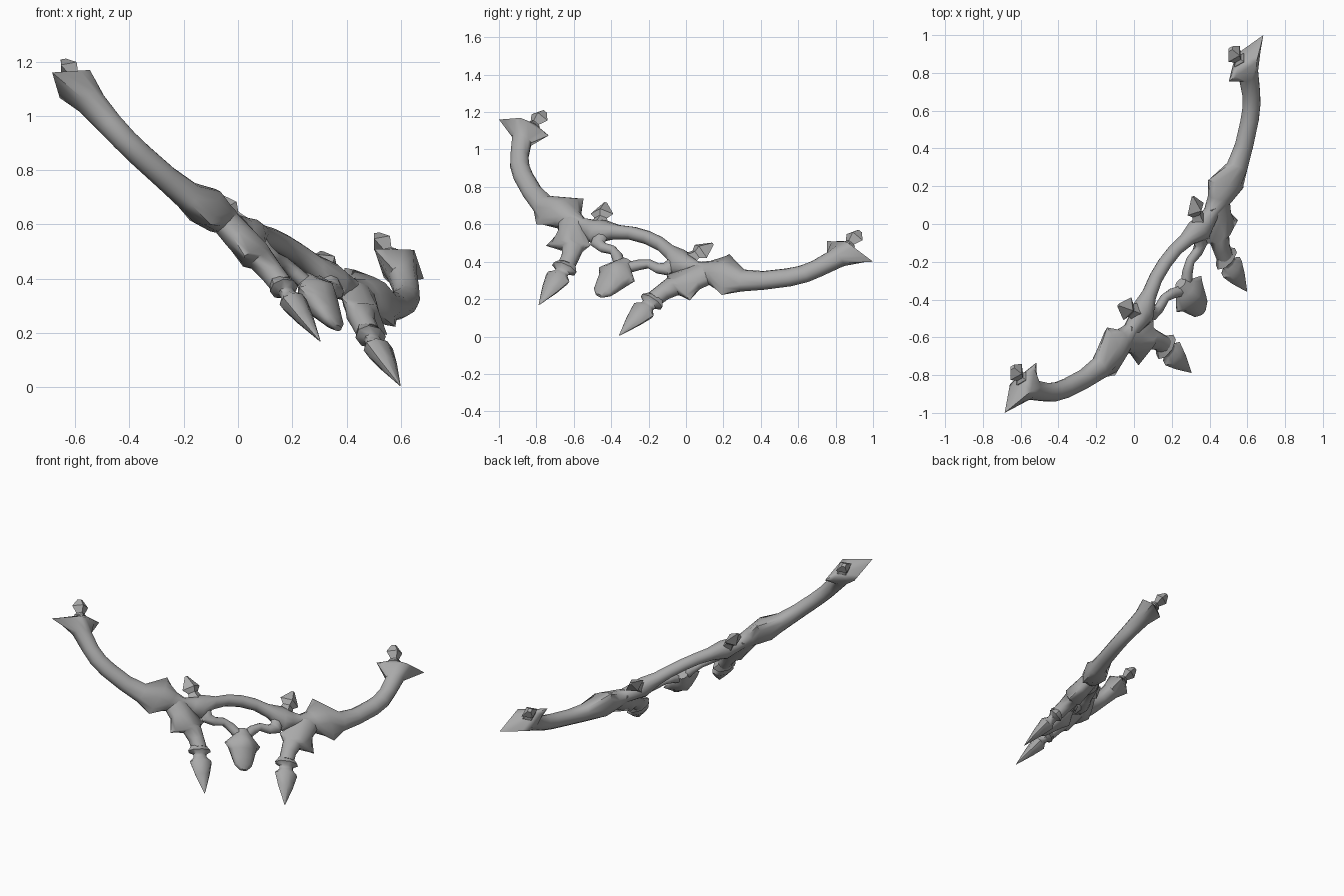
import bpy, bmesh, math
from mathutils import Vector, Matrix

cube = bpy.data.objects.get("Cube")
if cube:
    bpy.data.objects.remove(cube, do_unlink=True)

# one grey metal
metal = bpy.data.materials.new("grey_metal")
metal.use_nodes = True
GREY = (0.4, 0.4, 0.4, 1)
metal.diffuse_color = GREY
metal.node_tree.nodes["Principled BSDF"].inputs["Base Color"].default_value = GREY

# the ornament is a flat symmetric shape leaning in space:
# local x runs across it, local y up it, local z through it
across = Vector((0.539, 0.787, -0.299)).normalized()
up = Vector((-0.453, 0.562, 0.692))
up = (up - across * up.dot(across)).normalized()
out = across.cross(up)
FRAME = Matrix((across, up, out)).transposed().to_4x4()
FRAME.translation = (0, 0, 0.78)


def spow(c, e):
    return math.copysign(abs(c) ** e, c)


def loft(name, stations, sides=12, mirror=True, open_end=False, angle=50):
    """Skin sections, each (edge, opposite edge, half depth, pointedness)."""
    bm = bmesh.new()
    rings = []
    for a, b, depth, sharp in stations:
        a, b = Vector(a).to_3d(), Vector(b).to_3d()
        mid, half = (a + b) / 2, (a - b) / 2
        ring = []
        for i in range(sides):
            t = math.tau * i / sides
            p = mid + half * spow(math.cos(t), sharp)
            p.z = depth * spow(math.sin(t), sharp)
            ring.append(bm.verts.new(p))
        rings.append(ring)
    for r, s in zip(rings, rings[1:]):
        for i in range(sides):
            j = (i + 1) % sides
            bm.faces.new((r[i], r[j], s[j], s[i]))
    bm.faces.new(rings[0])
    if not open_end:
        bm.faces.new(rings[-1])
    bmesh.ops.recalc_face_normals(bm, faces=bm.faces)
    mesh = bpy.data.meshes.new(name)
    bm.to_mesh(mesh)
    bm.free()
    mesh.materials.append(metal)
    obj = bpy.data.objects.new(name, mesh)
    bpy.context.collection.objects.link(obj)
    obj.matrix_world = FRAME
    if mirror:
        mod = obj.modifiers.new("mirror", 'MIRROR')
        mod.use_clip = True
        mod.merge_threshold = 0.002
    bpy.ops.object.select_all(action='DESELECT')
    obj.select_set(True)
    bpy.context.view_layer.objects.active = obj
    bpy.ops.object.shade_smooth_by_angle(angle=math.radians(angle))


def spindle(name, start, end, profile, sides, flat=0.8, **options):
    """Straight turned part; profile holds (fraction along, half width)."""
    start, end = Vector(start), Vector(end)
    axis = end - start
    side = Vector((axis.y, -axis.x)).normalized()
    loft(name, [(start + axis * f + side * r, start + axis * f - side * r, r * flat, 1)
                for f, r in profile], sides, **options)


# curved arm, from horned end through shoulder collar and node to the middle arch
loft("arm_and_bridge", [
    ((1.11, 0.035), (1.03, 0.04), 0.03, 1),
    ((1.27, 0.0), (0.945, 0.018), 0.078, 2),
    ((1.125, -0.075), (1.005, -0.065), 0.055, 1),
    ((1.058, -0.185), (0.962, -0.15), 0.048, 1),
    ((1.01, -0.255), (0.915, -0.205), 0.046, 1),
    ((0.938, -0.32), (0.862, -0.245), 0.046, 1),
    ((0.815, -0.40), (0.757, -0.31), 0.047, 1),
    ((0.70, -0.462), (0.655, -0.345), 0.054, 1),
    ((0.63, -0.535), (0.495, -0.278), 0.08, 1.7),
    ((0.53, -0.50), (0.445, -0.37), 0.062, 1),
    ((0.41, -0.475), (0.39, -0.40), 0.045, 1),
    ((0.34, -0.495), (0.32, -0.385), 0.052, 1),
    ((0.28, -0.52), (0.27, -0.36), 0.06, 1.1),
    ((0.19, -0.445), (0.18, -0.36), 0.042, 1),
    ((0.10, -0.41), (0.09, -0.335), 0.038, 1),
    ((0, -0.40), (0, -0.328), 0.038, 1),
], open_end=True)

# leg below the shoulder, with its flared spur
loft("leg", [
    ((0.54, -0.45), (0.38, -0.40), 0.05, 1),
    ((0.48, -0.54), (0.345, -0.47), 0.056, 1),
    ((0.488, -0.64), (0.26, -0.54), 0.062, 2),
    ((0.395, -0.62), (0.285, -0.575), 0.05, 1),
    ((0.36, -0.67), (0.268, -0.64), 0.044, 1),
    ((0.345, -0.72), (0.25, -0.705), 0.042, 1),
])

# pointed drop under each leg
spindle("leg_drop", (0.3, -0.69), (0.273, -1.005), [
    (0, 0.045), (0.14, 0.078), (0.2, 0.045), (0.27, 0.045),
    (0.36, 0.075), (0.62, 0.05), (1, 0.002)], sides=8, flat=0.62)

# finials on the arm ends and on the bridge nodes
spindle("end_finial", (1.07, 0), (1.07, 0.148), [
    (0, 0.055), (0.2, 0.036), (0.3, 0.046), (0.4, 0.028),
    (0.48, 0.035), (0.7, 0.054), (1, 0.018)], sides=4, flat=0.75, angle=25)
spindle("node_finial", (0.30, -0.41), (0.365, -0.253), [
    (0, 0.065), (0.25, 0.042), (0.36, 0.036), (0.54, 0.064),
    (1, 0.01)], sides=4, flat=0.65, angle=25)

# thin struts carrying the centre drop
loft("strut", [
    ((0.29, -0.46), (0.21, -0.44), 0.035, 1),
    ((0.265, -0.535), (0.20, -0.485), 0.03, 1),
    ((0.19, -0.552), (0.18, -0.493), 0.025, 1),
    ((0.125, -0.54), (0.125, -0.49), 0.024, 1),
    ((0.09, -0.57), (0.055, -0.52), 0.026, 1),
    ((0.045, -0.61), (0.0, -0.57), 0.03, 1),
], sides=8)

# centre drop: winged on top, narrow blunt tip
loft("centre_drop", [((-w, v), (w, v), d, s) for v, w, d, s in (
    (-0.55, 0.035, 0.028, 1), (-0.60, 0.065, 0.05, 1), (-0.65, 0.122, 0.078, 1.7),
    (-0.69, 0.09, 0.058, 1.1), (-0.745, 0.072, 0.04, 1),
    (-0.785, 0.058, 0.028, 1), (-0.815, 0.025, 0.012, 1))], mirror=False)
